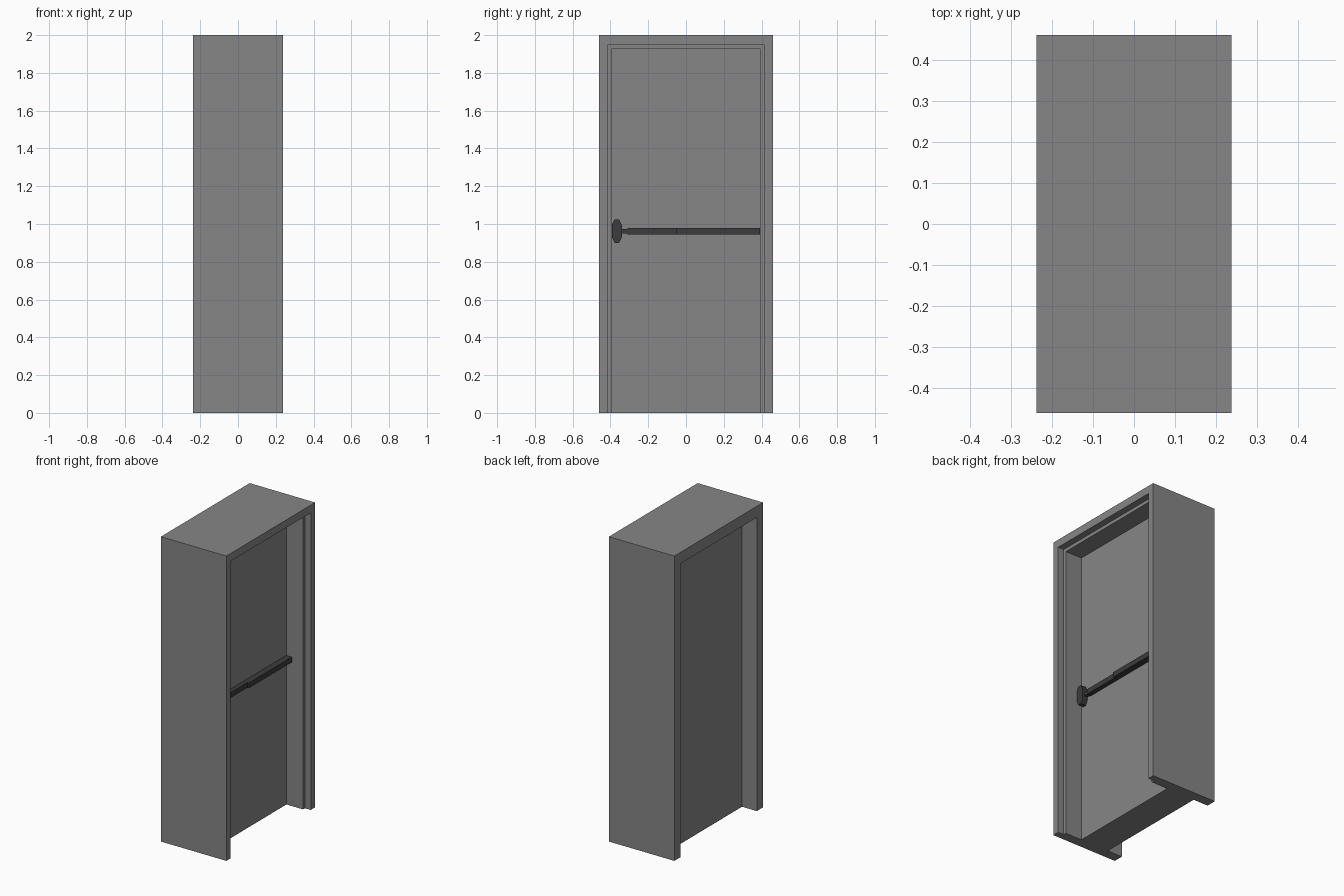
import bpy
import bmesh

cube = bpy.data.objects.get("Cube")
if cube:
    bpy.data.objects.remove(cube, do_unlink=True)


def material(name, value):
    m = bpy.data.materials.new(name)
    m.use_nodes = True
    colour = (value, value, value, 1)
    m.diffuse_color = colour
    m.node_tree.nodes["Principled BSDF"].inputs["Base Color"].default_value = colour
    return m


grey = material("painted grey", 0.24)
dark = material("dark metal", 0.045)


def finish(name, bm, mat):
    bmesh.ops.recalc_face_normals(bm, faces=bm.faces)
    mesh = bpy.data.meshes.new(name)
    bm.to_mesh(mesh)
    bm.free()
    mesh.materials.append(mat)
    obj = bpy.data.objects.new(name, mesh)
    bpy.context.collection.objects.link(obj)
    return obj


def prism(name, outline, x0, x1, mat):
    """Extrude a (y, z) outline along x."""
    bm = bmesh.new()
    face = bm.faces.new([bm.verts.new((x0, y, z)) for y, z in outline])
    ext = bmesh.ops.extrude_face_region(bm, geom=[face])
    verts = [g for g in ext["geom"] if isinstance(g, bmesh.types.BMVert)]
    bmesh.ops.translate(bm, verts=verts, vec=(x1 - x0, 0, 0))
    return finish(name, bm, mat)


def block(name, y0, y1, z0, z1, x0, x1, mat):
    return prism(name, [(y0, z0), (y1, z0), (y1, z1), (y0, z1)], x0, x1, mat)


HALF_X, HALF_Y, TOP = 0.2375, 0.46, 2.0
STOP, LIP = 0.065, 0.045
LEAF_FRONT, LEAF_BACK = 0.075, -0.13
HEAD_RATIO = 1.14      # the head is a little deeper than the jambs

# Door frame: rebated profile (inset, x) swept up, over and down with mitres
profile = [(0, HALF_X), (LIP, HALF_X), (LIP, 0.195), (STOP, 0.195),
           (STOP, -HALF_X), (0, -HALF_X)]
bm = bmesh.new()
rings = []
for side, raised in ((-1, 0), (-1, 1), (1, 1), (1, 0)):
    rings.append([bm.verts.new((x, side * (HALF_Y - i),
                                raised * (TOP - i * HEAD_RATIO)))
                  for i, x in profile])
n = len(profile)
for a, b in zip(rings, rings[1:]):
    for k in range(n):
        j = (k + 1) % n
        bm.faces.new((a[k], a[j], b[j], b[k]))
bm.faces.new(rings[0])
bm.faces.new(rings[-1])
finish("door_frame", bm, grey)

# Door leaf
edge = HALF_Y - STOP
block("door_leaf", -edge, edge, 0, TOP - STOP * HEAD_RATIO,
      LEAF_BACK, LEAF_FRONT, grey)

# Latch housing: tall block with clipped corners
y0, y1, z0, z1, c = -0.393, -0.34, 0.90, 1.025, 0.015
prism("latch_housing",
      [(y0 + c, z0), (y1 - c, z0), (y1, z0 + 2 * c), (y1, z1 - 2 * c),
       (y1 - c, z1), (y0 + c, z1), (y0, z1 - 2 * c), (y0, z0 + 2 * c)],
      LEAF_FRONT, 0.112, dark)

# Push bar: neck, push pad and rail cover
block("bar_neck", -0.34, -0.31, 0.95, 0.974, LEAF_FRONT, 0.098, dark)
block("push_pad", -0.31, -0.053, 0.945, 0.979, LEAF_FRONT, 0.105, dark)
block("rail_cover", -0.053, 0.393, 0.945, 0.979, LEAF_FRONT, 0.116, dark)
